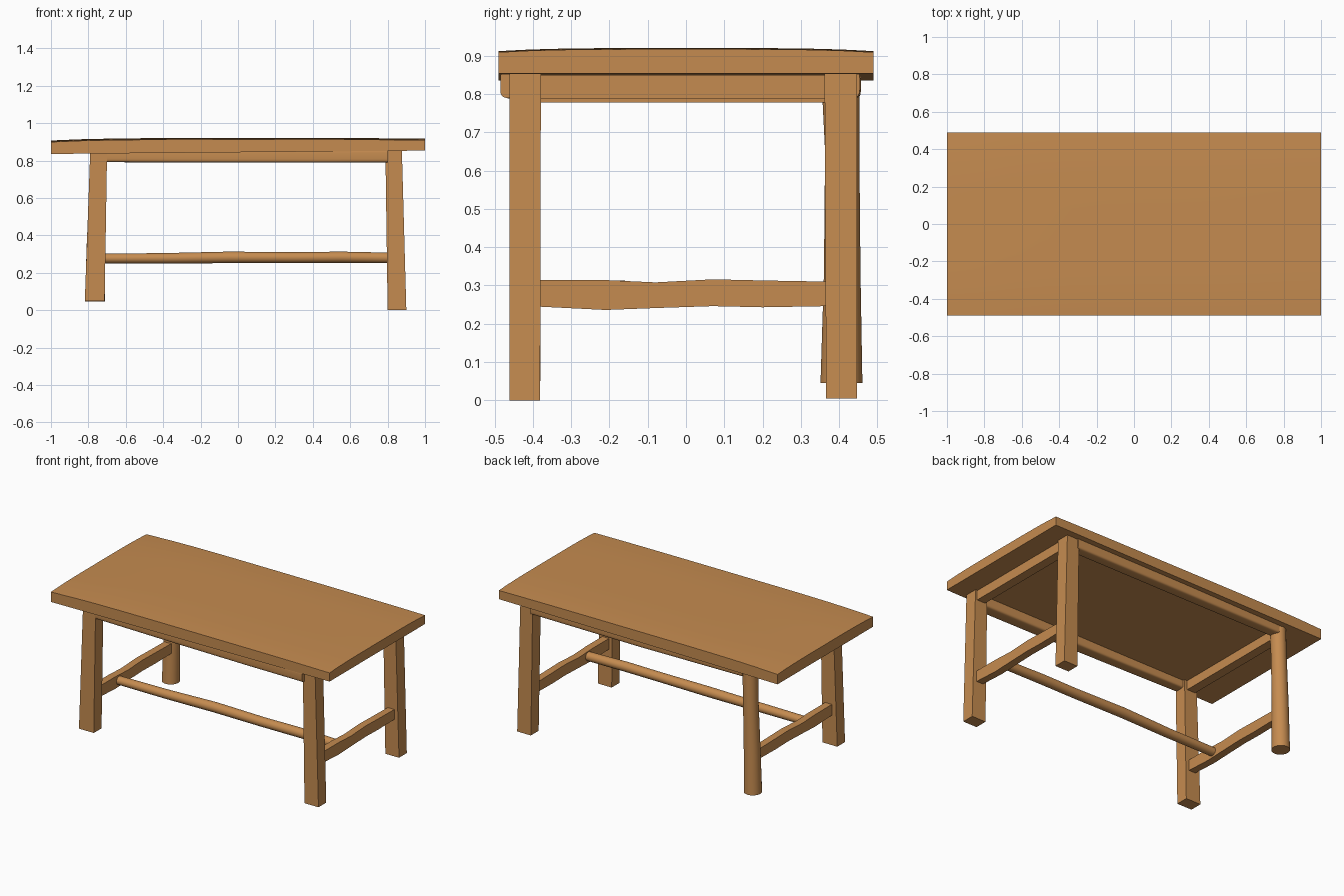
import bpy, bmesh, math
from mathutils import Vector

if "Cube" in bpy.data.objects:
    bpy.data.objects.remove(bpy.data.objects["Cube"])

wood = bpy.data.materials.new("warm wood")
wood.diffuse_color = (0.56, 0.26, 0.08, 1)
wood.use_nodes = True
wood.node_tree.nodes["Principled BSDF"].inputs["Base Color"].default_value = wood.diffuse_color


def finish(bm, name):
    bmesh.ops.recalc_face_normals(bm, faces=bm.faces)
    mesh = bpy.data.meshes.new(name)
    bm.to_mesh(mesh)
    bm.free()
    mesh.materials.append(wood)
    ob = bpy.data.objects.new(name, mesh)
    bpy.context.collection.objects.link(ob)
    bpy.ops.object.select_all(action='DESELECT')
    ob.select_set(True)
    bpy.context.view_layer.objects.active = ob
    bpy.ops.object.shade_smooth_by_angle(angle=math.radians(35))
    return ob


def superellipse(n, power):
    pts = []
    for i in range(n):
        a = 2 * math.pi * (i + 0.5) / n
        c, s = math.cos(a), math.sin(a)
        pts.append((math.copysign(abs(c) ** power, c), math.copysign(abs(s) ** power, s)))
    return pts


SQUARE = [(1, 1), (-1, 1), (-1, -1), (1, -1)]
ROUND = superellipse(32, 1.0)
SOFT = superellipse(24, 0.4)


def loft(name, rings, u, v, section):
    """Each ring is (x, y, z, half width along u, half width along v)."""
    u, v = Vector(u), Vector(v)
    bm = bmesh.new()
    loops = [[bm.verts.new(Vector((x, y, z)) + u * a * p + v * b * q) for p, q in section]
             for x, y, z, a, b in rings]
    n = len(section)
    for l0, l1 in zip(loops, loops[1:]):
        for i in range(n):
            bm.faces.new((l0[i], l0[(i + 1) % n], l1[(i + 1) % n], l1[i]))
    bm.faces.new(loops[0])
    bm.faces.new(loops[-1])
    return finish(bm, name)


X, Y, Z = (1, 0, 0), (0, 1, 0), (0, 0, 1)

# Table top: slightly crowned slab, underside rising a little to the right
bm = bmesh.new()
bmesh.ops.create_cube(bm, size=2)
bmesh.ops.subdivide_edges(bm, edges=bm.edges[:], cuts=11, use_grid_fill=True)
for vert in bm.verts:
    x, y, t = vert.co
    top = 0.92 - 0.008 * y ** 4 - (0.013 * x ** 4 if x < 0 else 0.003 * x ** 4)
    bottom = 0.844 + 0.009 * x
    vert.co = (x, y * 0.49, bottom + (top - bottom) * (t + 1) / 2)
finish(bm, "table_top")

# Splayed legs: three square, one round
loft("front_left_leg", [(-0.766, -0.42, 0.05, 0.053, 0.04), (-0.745, -0.42, 0.85, 0.045, 0.04)], X, Y, SQUARE)
loft("front_right_leg", [(0.85, -0.421, 0.0, 0.05, 0.04), (0.832, -0.42, 0.86, 0.044, 0.041)], X, Y, SQUARE)
loft("back_right_leg", [(0.85, 0.406, 0.005, 0.049, 0.04), (0.832, 0.404, 0.86, 0.044, 0.042)], X, Y, SQUARE)
loft("back_left_leg", [(-0.765, 0.406, 0.045, 0.053, 0.055), (-0.76, 0.408, 0.33, 0.05, 0.048),
                       (-0.75, 0.408, 0.65, 0.046, 0.045), (-0.745, 0.403, 0.85, 0.046, 0.05)], X, Y, ROUND)

# Long aprons with rounded edges
loft("front_apron", [(-0.70, -0.428, 0.827, 0.036, 0.036), (-0.2, -0.435, 0.826, 0.038, 0.037),
                     (0.4, -0.44, 0.825, 0.042, 0.037), (0.80, -0.443, 0.826, 0.042, 0.037)], Y, Z, SOFT)
loft("back_apron", [(-0.72, 0.415, 0.827, 0.036, 0.036), (0.0, 0.42, 0.825, 0.037, 0.037),
                    (0.80, 0.418, 0.827, 0.036, 0.036)], Y, Z, SOFT)

# End aprons and gently wavy end stretchers
for side, xc, xs, low in (("left", -0.75, -0.757, 0.778), ("right", 0.834, 0.843, 0.788)):
    loft(side + "_apron", [(xc, y, (low + 0.85) / 2, 0.03, (0.85 - low) / 2) for y in (-0.39, 0.37)],
         X, Z, SQUARE)
    wave = [(-0.39, 0.245, 0.314), (-0.21, 0.236, 0.314), (-0.08, 0.241, 0.308),
            (0.07, 0.246, 0.316), (0.2, 0.243, 0.313), (0.37, 0.246, 0.310)]
    loft(side + "_stretcher", [(xs, y, (b + t) / 2, 0.024, (t - b) / 2) for y, b, t in wave], X, Z, SQUARE)

# Long log stretcher, set toward the front
loft("long_stretcher", [(-0.75, -0.17, 0.276, 0.029, 0.026), (-0.4, -0.17, 0.277, 0.03, 0.028),
                        (-0.05, -0.165, 0.282, 0.032, 0.031), (0.3, -0.17, 0.281, 0.031, 0.029),
                        (0.55, -0.17, 0.283, 0.031, 0.03), (0.835, -0.17, 0.279, 0.029, 0.028)], Y, Z, ROUND)
